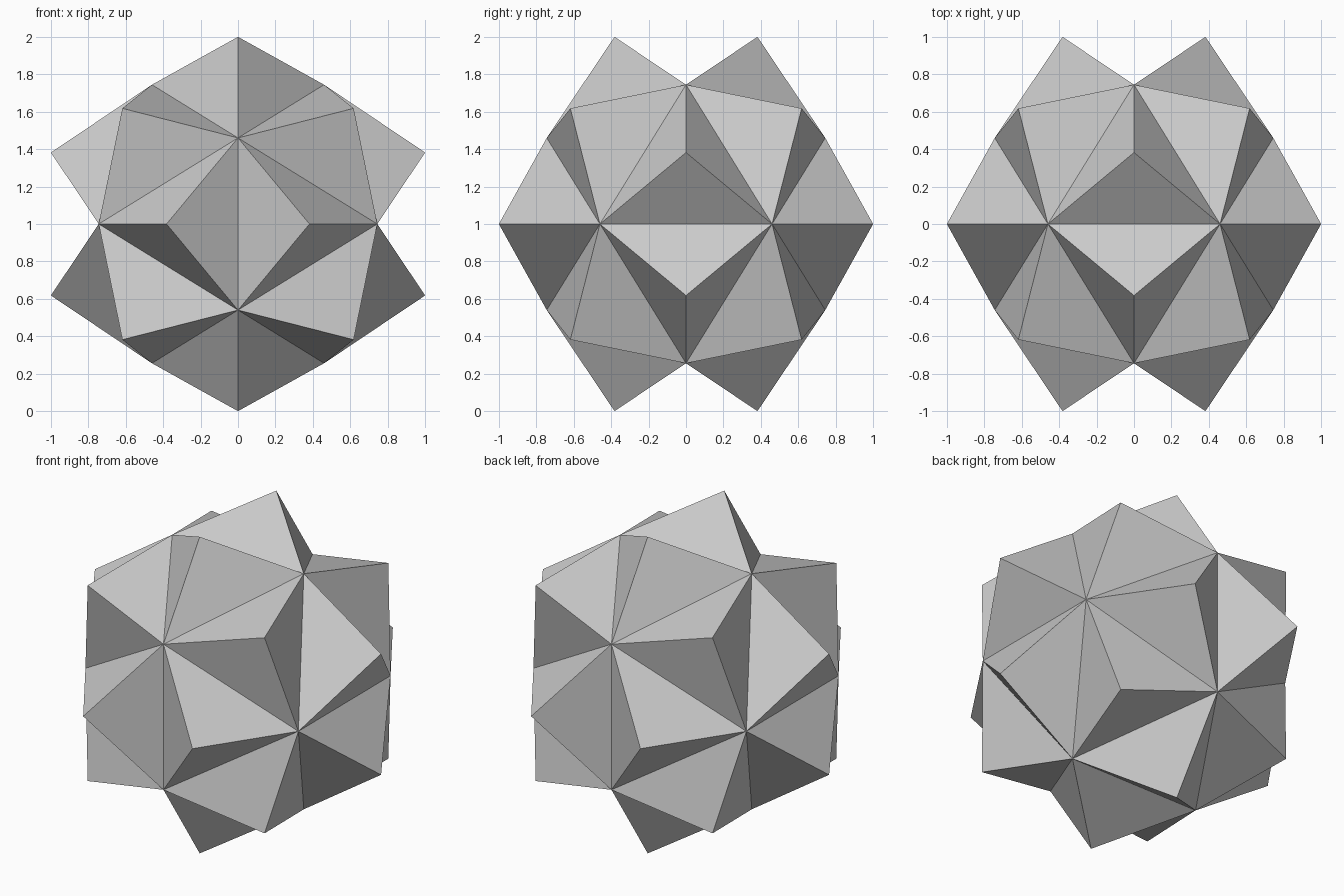
import bpy, bmesh
from math import sqrt
from mathutils import Vector

if "Cube" in bpy.data.objects:
    bpy.data.objects.remove(bpy.data.objects["Cube"])

PHI = (1 + sqrt(5)) / 2
B = 0.46                              # half edge of the inner icosahedron
A = B * PHI
TIP_RADIUS = sqrt(1 + PHI ** -4)      # spike tips lie on a dodecahedron reaching 1 along each axis
CENTRE = Vector((0, 0, 1))

bm = bmesh.new()

# Inner icosahedron: three crossed golden rectangles wrapped by a hull
for s in (-1, 1):
    for t in (-1, 1):
        for co in ((0, s * A, t * B), (t * B, 0, s * A), (s * A, t * B, 0)):
            bm.verts.new(co)
bmesh.ops.convex_hull(bm, input=bm.verts[:])

# Raise a three-sided pyramid on every face
tips = bmesh.ops.poke(bm, faces=bm.faces[:])["verts"]
for v in tips:
    v.co = v.co.normalized() * TIP_RADIUS

bmesh.ops.recalc_face_normals(bm, faces=bm.faces[:])
bmesh.ops.translate(bm, verts=bm.verts[:], vec=CENTRE)

mesh = bpy.data.meshes.new("spiked_icosahedron")
bm.to_mesh(mesh)
bm.free()
obj = bpy.data.objects.new("spiked_icosahedron", mesh)
bpy.context.collection.objects.link(obj)
